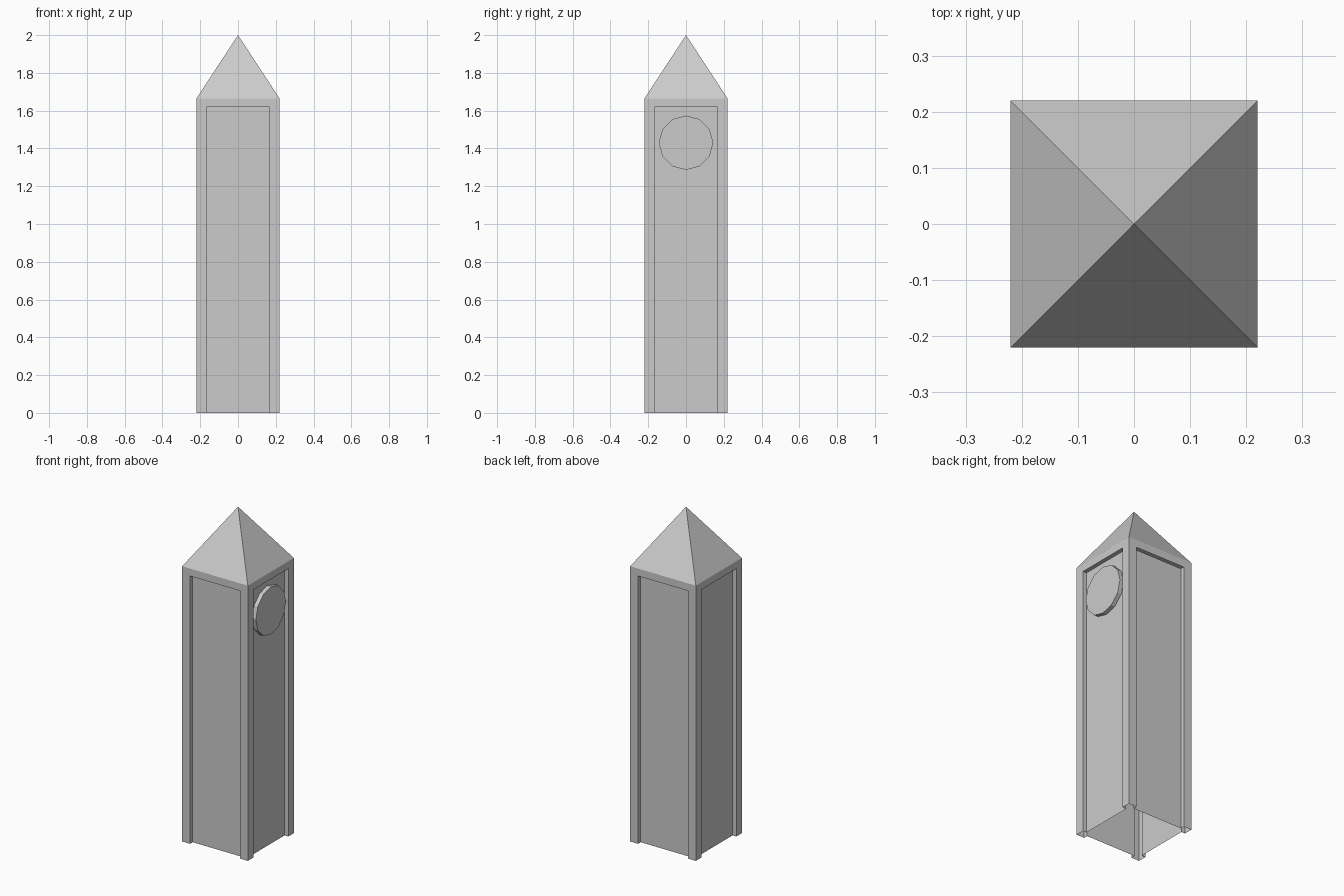
import bpy, bmesh
from math import pi
from mathutils import Matrix

if "Cube" in bpy.data.objects:
    bpy.data.objects.remove(bpy.data.objects["Cube"])

HALF, PANEL, DEPTH = 0.22, 0.167, 0.025
EAVE, PANEL_TOP, APEX = 1.665, 1.62, 2.0


def finish(bm, name):
    mesh = bpy.data.meshes.new(name)
    bm.to_mesh(mesh)
    bm.free()
    obj = bpy.data.objects.new(name, mesh)
    bpy.context.collection.objects.link(obj)
    return obj


def add_face(bm, points, turn):
    bm.faces.new([bm.verts.new(turn @ Matrix.Translation(p).translation) for p in points])


# Tower shell, open underneath: one side repeated four times
tower = bmesh.new()
roof = bmesh.new()
opening = [(-PANEL, 0), (-PANEL, PANEL_TOP), (PANEL, PANEL_TOP), (PANEL, 0)]
frame = [(-HALF, 0)] + opening + [(HALF, 0), (HALF, EAVE), (-HALF, EAVE)]
front, back = -HALF, -HALF + DEPTH
for i in range(4):
    turn = Matrix.Rotation(i * pi / 2, 4, 'Z')
    # corner posts and lintel
    add_face(tower, [(x, front, z) for x, z in frame], turn)
    # recessed panel
    add_face(tower, [(x, back, z) for x, z in reversed(opening)], turn)
    # reveals around the panel
    for (x0, z0), (x1, z1) in zip(opening, opening[1:]):
        add_face(tower, [(x1, front, z1), (x0, front, z0),
                         (x0, back, z0), (x1, back, z1)], turn)
    # roof slope
    add_face(roof, [(-HALF, front, EAVE), (HALF, front, EAVE), (0, 0, APEX)], turn)
for bm in (tower, roof):
    bmesh.ops.remove_doubles(bm, verts=bm.verts, dist=0.0001)
finish(tower, "tower_body")
finish(roof, "pyramid_roof")

# Twelve-sided clock face on the right panel
clock = bmesh.new()
place = Matrix.Translation((HALF - DEPTH / 2, 0, 1.43)) @ Matrix.Rotation(pi / 2, 4, 'Y')
bmesh.ops.create_cone(clock, cap_ends=True, segments=12, radius1=0.144,
                      radius2=0.144, depth=DEPTH, matrix=place)
finish(clock, "clock_face")
